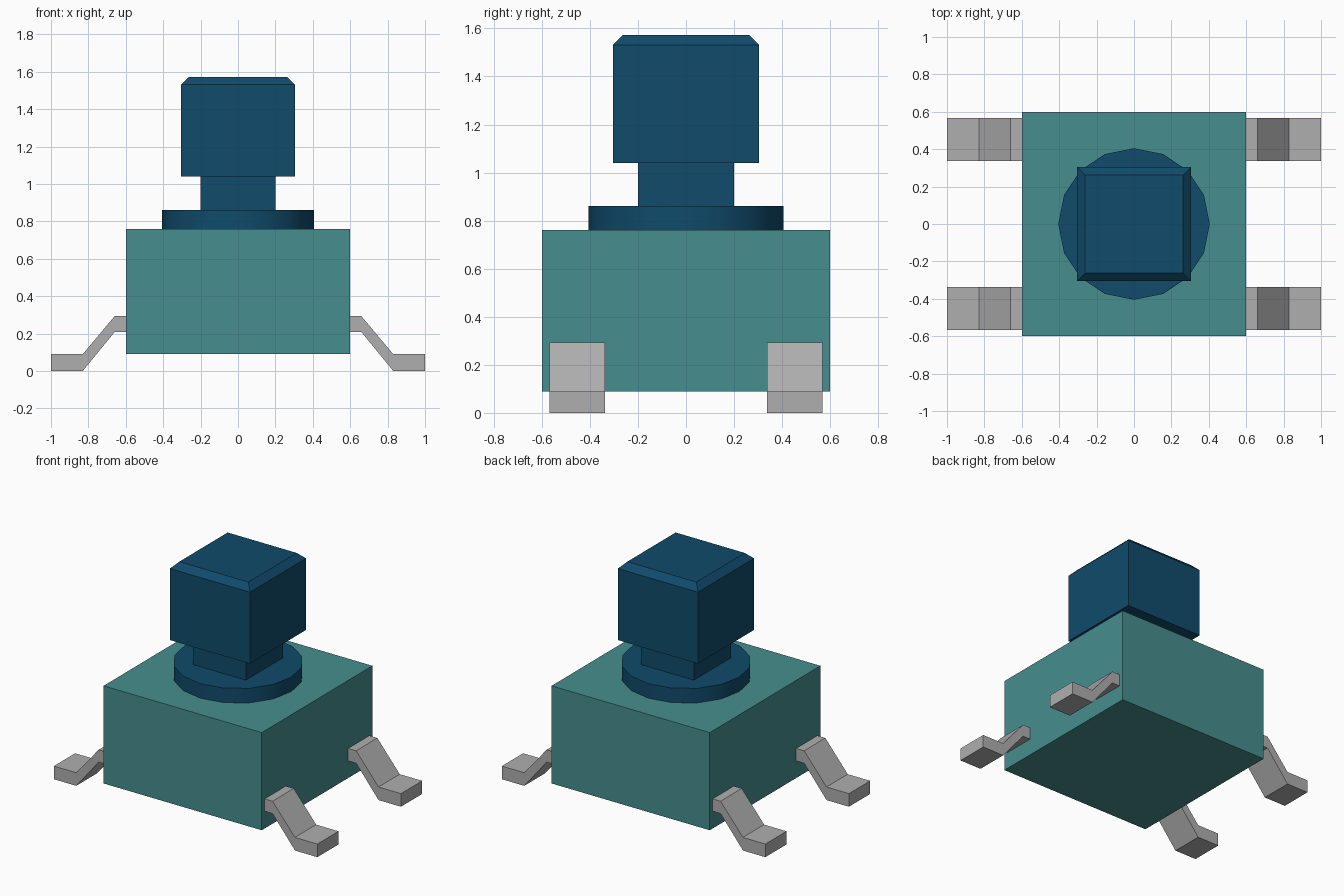
import bpy
import bmesh
import math

cube = bpy.data.objects.get("Cube")
if cube:
    bpy.data.objects.remove(cube, do_unlink=True)


def material(name, rgb):
    mat = bpy.data.materials.new(name)
    mat.use_nodes = True
    mat.diffuse_color = (*rgb, 1)
    bsdf = next(n for n in mat.node_tree.nodes if n.type == 'BSDF_PRINCIPLED')
    bsdf.inputs["Base Color"].default_value = (*rgb, 1)
    return mat


teal = material("teal_plastic", (0.063, 0.27, 0.27))
blue = material("dark_blue_plastic", (0.005, 0.07, 0.147))
grey = material("grey_metal", (0.43, 0.43, 0.43))


def add_object(name, bm, mat):
    bmesh.ops.recalc_face_normals(bm, faces=bm.faces)
    mesh = bpy.data.meshes.new(name)
    bm.to_mesh(mesh)
    bm.free()
    mesh.materials.append(mat)
    obj = bpy.data.objects.new(name, mesh)
    bpy.context.collection.objects.link(obj)
    return obj


def box(name, half, z0, z1, mat, chamfer=0):
    """Square block; an optional chamfer runs around the top edge."""
    bm = bmesh.new()
    bmesh.ops.create_cube(bm, size=1)
    for v in bm.verts:
        v.co = (v.co.x * 2 * half, v.co.y * 2 * half, z1 if v.co.z > 0 else z0)
    if chamfer:
        top = [e for e in bm.edges if all(v.co.z > z1 - 1e-4 for v in e.verts)]
        bmesh.ops.bevel(bm, geom=top, offset=chamfer, segments=1, affect='EDGES')
    return add_object(name, bm, mat)


# Housing, square stem and chamfered button
box("housing", 0.60, 0.09, 0.76, teal)
box("stem", 0.20, 0.86, 1.04, blue)
box("button_cap", 0.304, 1.04, 1.573, blue, chamfer=0.042)

# Round collar with sixteen sides
bm = bmesh.new()
bmesh.ops.create_cone(bm, cap_ends=True, segments=16, radius1=0.405, radius2=0.405, depth=0.10)
bmesh.ops.translate(bm, verts=bm.verts, vec=(0, 0, 0.81))
collar = add_object("collar", bm, blue)
bpy.ops.object.select_all(action='DESELECT')
collar.select_set(True)
bpy.context.view_layer.objects.active = collar
bpy.ops.object.shade_smooth_by_angle(angle=math.radians(30))

# Four bent leads, each a profile extruded along y
PROFILE = [(0.60, 0.293), (0.66, 0.293), (0.83, 0.09), (1.0, 0.09),
           (1.0, 0.0), (0.83, 0.0), (0.66, 0.208), (0.60, 0.208)]


def lead(name, sx, sy):
    bm = bmesh.new()
    face = bm.faces.new([bm.verts.new((sx * x, sy * 0.338, z)) for x, z in PROFILE])
    ext = bmesh.ops.extrude_face_region(bm, geom=[face])
    moved = [g for g in ext["geom"] if isinstance(g, bmesh.types.BMVert)]
    bmesh.ops.translate(bm, verts=moved, vec=(0, sy * 0.23, 0))
    return add_object(name, bm, grey)


for side, sx in (("left", 1), ("right", -1)):
    for end, sy in (("front", -1), ("back", 1)):
        lead(f"{end}_{side}_lead", sx, sy)
